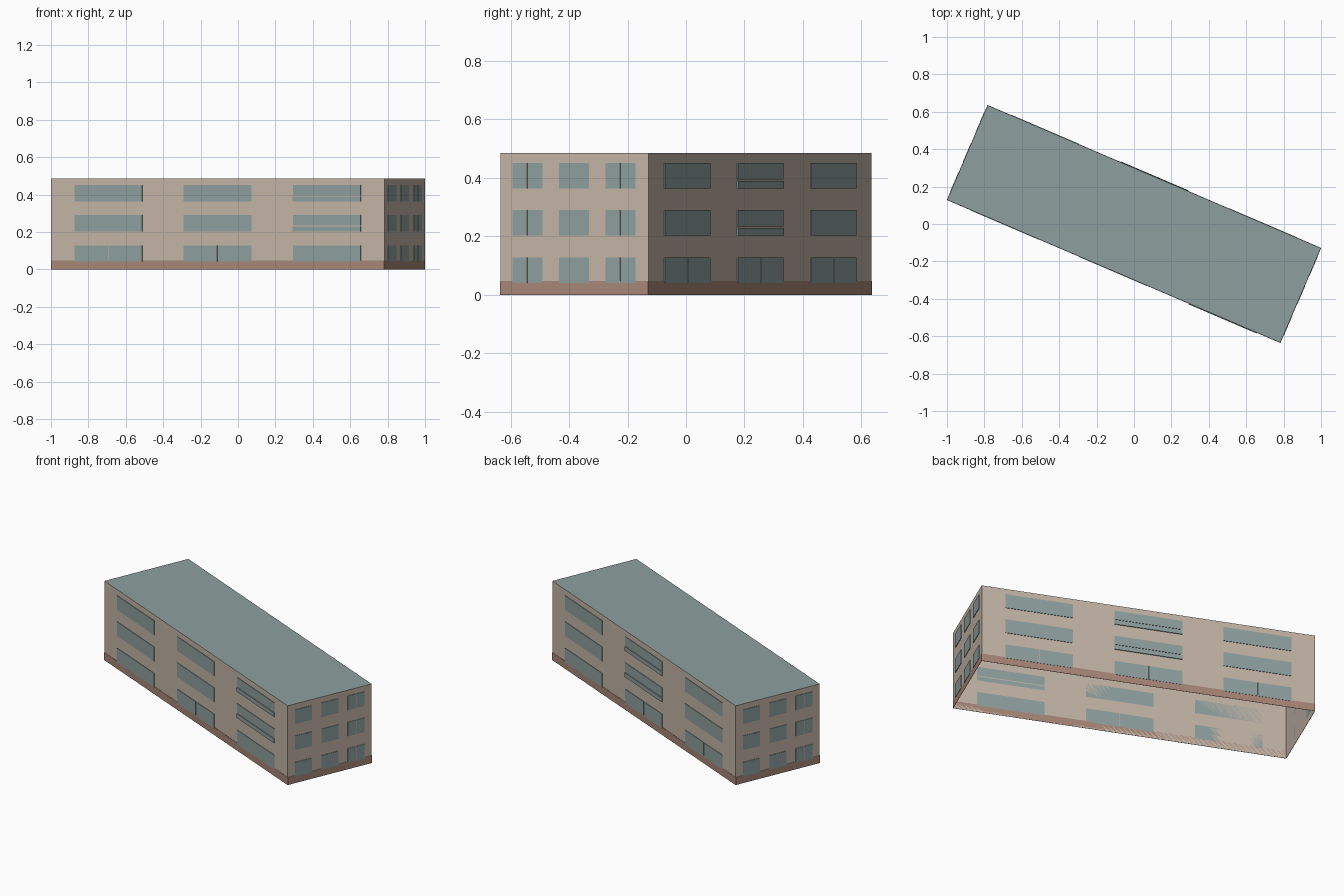
import bpy, bmesh, math
from mathutils import Matrix, Vector

if "Cube" in bpy.data.objects:
    bpy.data.objects.remove(bpy.data.objects["Cube"], do_unlink=True)

L, W, H = 1.938, 0.55, 0.486           # building length, depth, height
TURN = Matrix.Rotation(math.radians(-23.2), 4, 'Z')
PLINTH = 0.047
ROWS = [0.041, 0.203, 0.364]           # window sill heights
WIN_H = 0.087


def material(name, rgb):
    m = bpy.data.materials.new(name)
    m.use_nodes = True
    m.diffuse_color = (*rgb, 1)
    m.node_tree.nodes["Principled BSDF"].inputs["Base Color"].default_value = (*rgb, 1)
    return m


wall_mat = material("warm beige wall", (0.55, 0.46, 0.385))
glass_mat = material("grey green", (0.27, 0.35, 0.345))
plinth_mat = material("brown plinth", (0.39, 0.24, 0.185))


def finish(name, bm, *mats):
    mesh = bpy.data.meshes.new(name)
    bm.to_mesh(mesh)
    bm.free()
    for m in mats:
        mesh.materials.append(m)
    obj = bpy.data.objects.new(name, mesh)
    obj.matrix_world = TURN
    bpy.context.collection.objects.link(obj)
    return obj


def plate(bm, frame, a, b, z0, z1, depth):
    """Thin box on a facade: a..b along the wall, z0..z1 up, depth outwards."""
    centre = Vector(((a + b) / 2, -depth / 2, (z0 + z1) / 2))
    size = Matrix.Diagonal((b - a, depth, z1 - z0, 1))
    bmesh.ops.create_cube(bm, size=1, matrix=frame @ Matrix.Translation(centre) @ size)


# Building shell: open underneath, roof face coloured
bm = bmesh.new()
bmesh.ops.create_cube(bm, size=1, matrix=Matrix.Translation((0, 0, H / 2))
                      @ Matrix.Diagonal((L, W, H, 1)))
bmesh.ops.delete(bm, geom=[f for f in bm.faces if f.normal.z < -0.5], context='FACES_ONLY')
for f in bm.faces:
    f.material_index = 1 if f.normal.z > 0.5 else 0
finish("walls_and_roof", bm, wall_mat, glass_mat)


def window(bm, frame, x, width, z, split=0, balcony=False):
    a, b, top = x - width / 2, x + width / 2, z + WIN_H
    if balcony:
        # Glass above a slightly raised parapet panel
        plate(bm, frame, a, b, z + 0.031, top, 0.003)
        plate(bm, frame, a, b, z, z + 0.026, 0.005)
    elif split:
        plate(bm, frame, a, x - split / 2, z, top, 0.003)
        plate(bm, frame, x + split / 2, b, z, top, 0.003)
    else:
        plate(bm, frame, a, b, z, top, 0.003)


# Facades: name, quarter turn, wall length, distance from centre, balcony bay
facades = [("front", 0, L, W / 2, 2), ("left", 1, W, L / 2, None),
           ("back", 2, L, W / 2, 1), ("right", 3, W, L / 2, None)]
for name, quarter, length, dist, balcony_bay in facades:
    frame = (Matrix.Rotation(quarter * math.pi / 2, 4, 'Z')
             @ Matrix.Translation((0, -dist, 0)))
    long_wall = length == L
    spacing, width = (0.635, 0.394) if long_wall else (0.173, 0.11)

    bm = bmesh.new()
    plate(bm, frame, -length / 2, length / 2, 0, PLINTH, 0.0015)
    finish(name + "_plinth", bm, plinth_mat)

    bm = bmesh.new()
    for bay in range(3):
        for row, z in enumerate(ROWS):
            is_balcony = bay == balcony_bay and row > 0
            if long_wall:
                split = 0.004 if row == 0 and not (name == "front" and bay == 2) else 0
            else:
                split = (0.002, 0, 0.004)[bay]
            window(bm, frame, (bay - 1) * spacing, width, z, split, is_balcony)
    finish(name + "_windows", bm, glass_mat)
